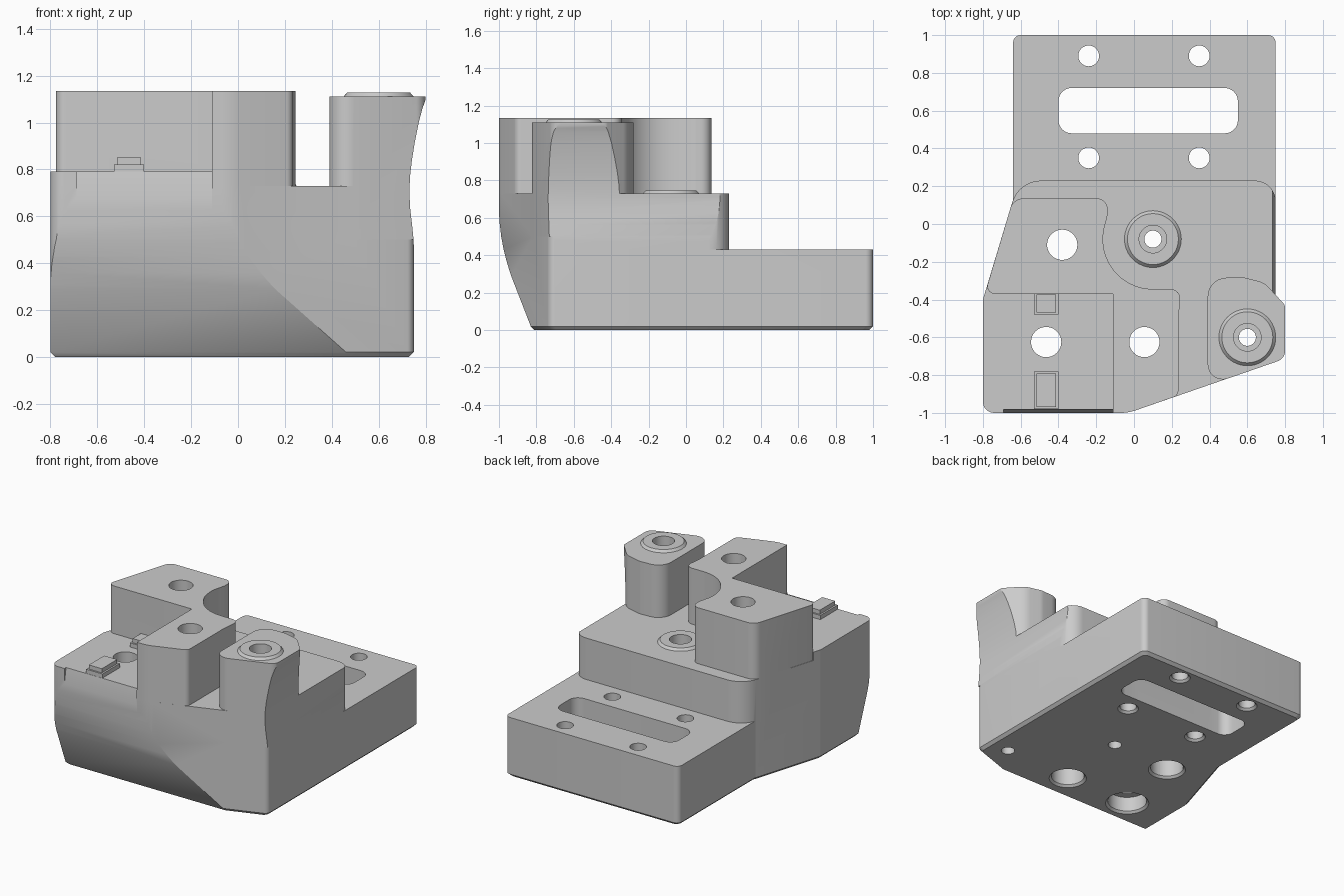
import bpy
import bmesh
from math import radians, cos, sin, tan
from mathutils import Vector

cube = bpy.data.objects.get("Cube")
if cube:
    bpy.data.objects.remove(cube, do_unlink=True)

grey = bpy.data.materials.new("plain grey")
grey.use_nodes = True
grey.diffuse_color = (0.6, 0.6, 0.6, 1)
grey.node_tree.nodes["Principled BSDF"].inputs["Base Color"].default_value = grey.diffuse_color


def finish(name, bm):
    bmesh.ops.recalc_face_normals(bm, faces=bm.faces[:])
    mesh = bpy.data.meshes.new(name)
    bm.to_mesh(mesh)
    bm.free()
    obj = bpy.data.objects.new(name, mesh)
    bpy.context.collection.objects.link(obj)
    mesh.materials.append(grey)
    return obj


def fillet(corners, steps=8):
    """Round each (x, y, radius) corner of a closed outline."""
    out = []
    for i, (x, y, r) in enumerate(corners):
        p = Vector((x, y))
        if r == 0:
            out.append(p)
            continue
        a = (Vector(corners[i - 1][:2]) - p).normalized()
        b = (Vector(corners[(i + 1) % len(corners)][:2]) - p).normalized()
        half = a.angle(b) / 2
        centre = p + (a + b).normalized() * r / sin(half)
        start = p + a * r / tan(half) - centre
        end = p + b * r / tan(half) - centre
        for k in range(steps + 1):
            t = k / steps * (radians(180) - 2 * half)
            spoke = start * cos(t) + (end - start * cos(radians(180) - 2 * half)) \
                * sin(t) / sin(2 * half)
            out.append(centre + spoke)
    return out


def prism(name, points, low, high, axis="z", chamfer=0):
    """Extrude an outline along an axis, with an optional bottom chamfer."""
    place = {"x": lambda p, h: (h, p[0], p[1]),
             "y": lambda p, h: (p[0], h, p[1]),
             "z": lambda p, h: (p[0], p[1], h)}[axis]
    xs, ys = [p[0] for p in points], [p[1] for p in points]
    mid = ((min(xs) + max(xs)) / 2, (min(ys) + max(ys)) / 2)
    kx = 1 - 2 * chamfer / (max(xs) - min(xs))
    ky = 1 - 2 * chamfer / (max(ys) - min(ys))
    small = [(mid[0] + (p[0] - mid[0]) * kx, mid[1] + (p[1] - mid[1]) * ky) for p in points]
    levels = [(points, low + chamfer), (points, high)]
    if chamfer:
        levels.insert(0, (small, low))
    bm = bmesh.new()
    rings = [[bm.verts.new(place(p, h)) for p in pts] for pts, h in levels]
    bm.faces.new(rings[0])
    bm.faces.new(rings[-1])
    n = len(points)
    for lower, upper in zip(rings, rings[1:]):
        for i in range(n):
            j = (i + 1) % n
            bm.faces.new((lower[i], lower[j], upper[j], upper[i]))
    return finish(name, bm)


def box(name, x0, x1, y0, y1, z0, z1, r=0):
    return prism(name, fillet([(x0, y0, r), (x1, y0, r), (x1, y1, r), (x0, y1, r)]), z0, z1)


def cone(name, x, y, r1, r2, z0, z1):
    bm = bmesh.new()
    bmesh.ops.create_cone(bm, cap_ends=True, segments=48, radius1=r1, radius2=r2, depth=z1 - z0)
    bmesh.ops.translate(bm, verts=bm.verts, vec=(x, y, (z0 + z1) / 2))
    return finish(name, bm)


def combine(target, tool, operation):
    tool.hide_render = True
    bpy.context.view_layer.objects.active = target
    mod = target.modifiers.new(operation.lower(), "BOOLEAN")
    mod.object, mod.operation, mod.solver = tool, operation, "EXACT"
    bpy.ops.object.modifier_apply(modifier=mod.name)
    bpy.data.objects.remove(tool, do_unlink=True)


# Stepped main body
body = prism("mounting_block", fillet([
    (-0.8, -1, 0.06), (-0.03, -1, 0.25), (0.75, -0.73, 0.04),
    (0.75, 0.23, 0.11), (-0.61, 0.23, 0.16), (-0.8, -0.4, 0.04)]), 0, 0.73, chamfer=0.02)

# Rear plate with slot
plate = prism("rear_plate", fillet([
    (-0.64, -0.3, 0.03), (0.75, -0.3, 0.03), (0.75, 1, 0.04), (-0.64, 1, 0.04)]),
    0, 0.43, chamfer=0.02)

# Raised ledge at the front left
ledge = prism("front_ledge", fillet([
    (-0.8, -1, 0.06), (-0.08, -1, 0), (-0.08, -0.34, 0), (-0.782, -0.34, 0),
    (-0.8, -0.4, 0.04)]), 0.5, 0.79)

# Tall block wrapping around the centre boss
scoop = [(0.1 + 0.265 * cos(radians(a)), -0.08 + 0.265 * sin(radians(a)), 0)
         for a in range(160, 271, 10)]
tall = prism("tall_block", fillet([
    (-0.79, -0.37, 0.04), (-0.639, 0.135, 0.07), (-0.14, 0.135, 0.055), (-0.14, 0.05, 0.03),
    *scoop, (0.25, -0.345, 0.05), (0.235, -0.5, 0.08), (0.235, -0.908, 0.04),
    (-0.03, -1, 0.25), (-0.11, -1, 0), (-0.11, -0.37, 0)][::-1]), 0.5, 1.135)

# Corner post
post = prism("corner_post", fillet([
    (0.39, -0.855, 0.08), (0.8, -0.713, 0.06), (0.8, -0.43, 0.04), (0.69, -0.31, 0.12),
    (0.57, -0.28, 0.1), (0.39, -0.29, 0.1)]), 0.5, 1.11)

for part in (plate, ledge, tall, post):
    combine(body, part, "UNION")

# Curved undercut along the front, flared right side, bevelled ledge edge
front_cut = prism("front_cut", [
    (-1.2, -0.1), (-0.71, -0.1), (-0.81, 0), (-0.83, 0.02), (-0.935, 0.29), (-0.957, 0.36),
    (-0.975, 0.43), (-0.988, 0.5), (-0.996, 0.57), (-1.001, 0.64), (-1.2, 0.64)], -1, 1, "x")
side_cut = prism("side_cut", [
    (1, 0.45), (0.751, 0.45), (0.749, 0.5), (0.743, 0.56), (0.735, 0.63), (0.731, 0.7),
    (0.734, 0.77), (0.742, 0.84), (0.755, 0.92), (0.771, 1), (0.787, 1.06), (0.801, 1.1),
    (1, 1.1)], -1.2, 0.4, "y")
edge_cut = prism("edge_cut", [(-1.1, 0.68), (-1, 0.68), (-0.98, 0.8), (-1.1, 0.8)],
                 -0.69, -0.111, "x")
for cutter in (front_cut, side_cut, edge_cut):
    combine(body, cutter, "DIFFERENCE")

# Raised bosses and locating tabs
for x, y, z in ((0.1, -0.08, 0.73), (0.6, -0.6, 1.11)):
    combine(body, cone("boss", x, y, 0.155, 0.135, z - 0.005, z + 0.017), "UNION")
for y0, y1 in ((-0.98, -0.78), (-0.48, -0.36)):
    combine(body, box("tab_base", -0.53, -0.4, y0, y1, 0.7, 0.82), "UNION")
    combine(body, box("tab_top", -0.517, -0.413, y0 + 0.012, y1 - 0.012, 0.8, 0.85), "UNION")

# Bored holes: x, y, radius, bottom bore radius, bore depth, top recess radius and height
holes = [(0.1, -0.08, 0.045, 0, 0, 0.073, 0.65), (0.6, -0.6, 0.045, 0, 0, 0.073, 1.03),
         (-0.38, -0.11, 0.08, 0.11, 0.7, 0, 0), (0.055, -0.625, 0.08, 0.11, 0.7, 0, 0),
         (-0.465, -0.625, 0.08, 0.13, 0.12, 0, 0)]
holes += [(x, y, 0.055, 0, 0, 0, 0) for x in (-0.24, 0.345) for y in (0.35, 0.89)]
for x, y, r, bore, depth, recess, floor in holes:
    combine(body, cone("hole", x, y, r, r, -0.1, 1.3), "DIFFERENCE")
    if bore:
        combine(body, cone("bore", x, y, bore, bore, -0.1, depth), "DIFFERENCE")
    if recess:
        combine(body, cone("recess", x, y, recess, recess, floor, 1.3), "DIFFERENCE")
    else:
        rim = (bore or r) + 0.015
        combine(body, cone("rim", x, y, rim + 0.015, rim - 0.015, -0.015, 0.015), "DIFFERENCE")

# Long slot through the rear plate
combine(body, box("slot", -0.4, 0.55, 0.48, 0.72, -0.1, 0.6, 0.07), "DIFFERENCE")

bpy.ops.object.select_all(action="DESELECT")
body.select_set(True)
bpy.context.view_layer.objects.active = body
bpy.ops.object.shade_smooth_by_angle(angle=radians(25))
